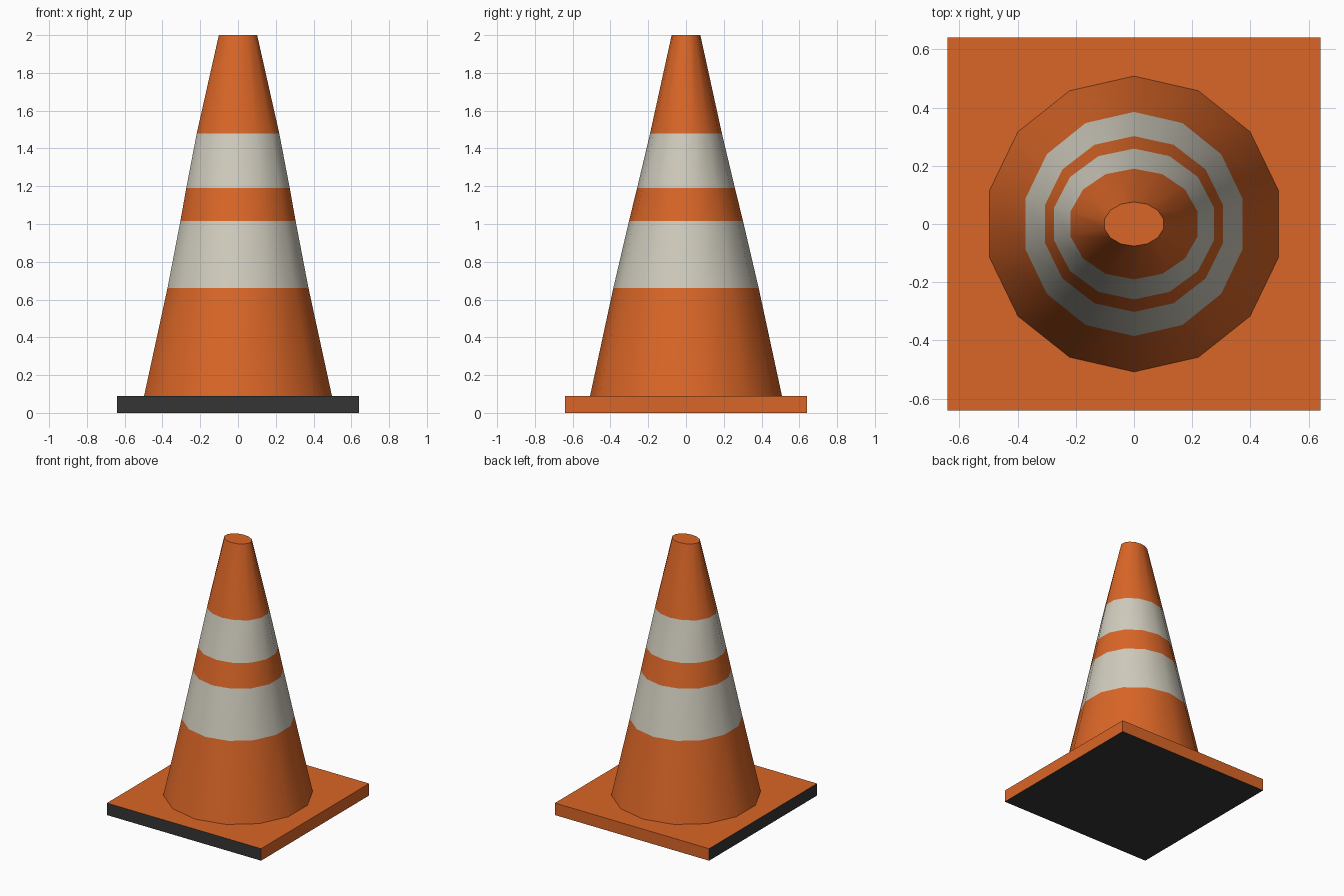
import bpy
import bmesh
from math import cos, sin, pi, radians

cube = bpy.data.objects.get("Cube")
if cube:
    bpy.data.objects.remove(cube, do_unlink=True)


def make_material(name, colour):
    mat = bpy.data.materials.new(name)
    mat.use_nodes = True
    mat.diffuse_color = (*colour, 1)
    bsdf = mat.node_tree.nodes["Principled BSDF"]
    bsdf.inputs["Base Color"].default_value = (*colour, 1)
    bsdf.inputs["Roughness"].default_value = 0.8
    return mat


def make_object(name, bm, materials):
    bmesh.ops.recalc_face_normals(bm, faces=bm.faces)
    mesh = bpy.data.meshes.new(name)
    bm.to_mesh(mesh)
    bm.free()
    for mat in materials:
        mesh.materials.append(mat)
    obj = bpy.data.objects.new(name, mesh)
    bpy.context.collection.objects.link(obj)
    return obj


orange = make_material("safety orange", (0.70, 0.132, 0.02))
white = make_material("reflective white", (0.63, 0.60, 0.51))
black = make_material("black rubber", (0.035, 0.035, 0.035))

BASE_HALF = 0.64
BASE_TOP = 0.09
SIDES = 14

# Square base: underside, front and one side are black, the rest orange
bm = bmesh.new()
bmesh.ops.create_cube(bm, size=1)
for v in bm.verts:
    v.co.x *= 2 * BASE_HALF
    v.co.y *= 2 * BASE_HALF
    v.co.z = (v.co.z + 0.5) * BASE_TOP
bm.normal_update()
for f in bm.faces:
    f.material_index = 1 if sum(f.normal) < 0 else 0
make_object("base_plate", bm, [orange, black])

# Cone body: rings of (height, x radius, y radius), flattening to an oval tip
profile = [
    (BASE_TOP, 0.51, 0.508),
    (0.66, 0.383, 0.385),
    (1.015, 0.313, 0.302),
    (1.19, 0.281, 0.259),
    (1.48, 0.224, 0.19),
    (2.0, 0.104, 0.076),
]
bm = bmesh.new()
rings = []
for z, rx, ry in profile:
    angles = [pi / 2 + 2 * pi * i / SIDES for i in range(SIDES)]
    rings.append([bm.verts.new((rx * cos(a), ry * sin(a), z)) for a in angles])

# Every second section of the body is a white band
for level, (low, high) in enumerate(zip(rings, rings[1:])):
    for i in range(SIDES):
        j = (i + 1) % SIDES
        face = bm.faces.new((low[i], low[j], high[j], high[i]))
        face.material_index = level % 2
bm.faces.new(rings[-1])
cone = make_object("cone_body", bm, [orange, white])

# Smooth sides with a crisp rim around the flat tip
bpy.ops.object.select_all(action="DESELECT")
cone.select_set(True)
bpy.context.view_layer.objects.active = cone
bpy.ops.object.shade_smooth_by_angle(angle=radians(50))
